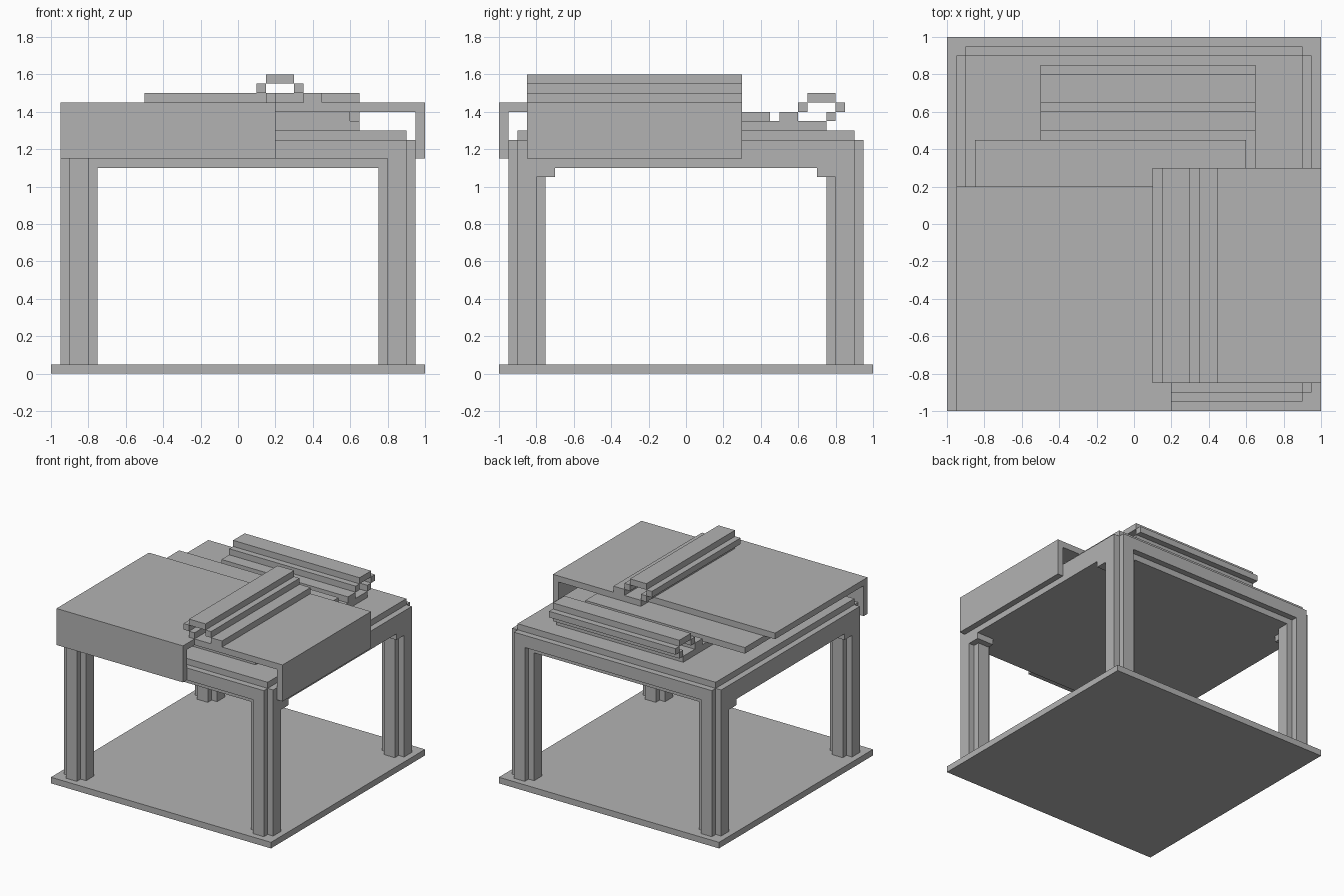
import bpy
import bmesh
from mathutils import Matrix, Vector

T = 0.05  # thickness of every sheet and step

cube = bpy.data.objects.get("Cube")
if cube:
    bpy.data.objects.remove(cube, do_unlink=True)

grey = bpy.data.materials.new("plain_grey")
grey.use_nodes = True
colour = (0.45, 0.45, 0.45, 1)
grey.diffuse_color = colour
grey.node_tree.nodes["Principled BSDF"].inputs["Base Color"].default_value = colour


def finish(name, bm):
    bmesh.ops.recalc_face_normals(bm, faces=bm.faces)
    mesh = bpy.data.meshes.new(name)
    bm.to_mesh(mesh)
    bm.free()
    mesh.materials.append(grey)
    obj = bpy.data.objects.new(name, mesh)
    bpy.context.collection.objects.link(obj)
    return obj


def boxes(name, ranges):
    """One object made of boxes, each given as x, y and z ranges."""
    bm = bmesh.new()
    for box in ranges:
        low, high = (Vector(corner) for corner in zip(*box))
        matrix = Matrix.Translation((low + high) / 2) @ Matrix.Diagonal((*(high - low), 1))
        bmesh.ops.create_cube(bm, size=1, matrix=matrix)
    return finish(name, bm)


def notched_prism(name, centre, half, step, z):
    """Upright square block with a square step cut out of each corner."""
    inner = half - step
    quarter = [(half, inner), (inner, inner), (inner, half)]
    outline = []
    for turn in range(4):
        for x, y in quarter:
            for _ in range(turn):
                x, y = -y, x
            outline.append((x, y))
    bm = bmesh.new()
    verts = [bm.verts.new((centre[0] + x, centre[1] + y, z[0])) for x, y in outline]
    face = bm.faces.new(verts)
    top = bmesh.ops.extrude_face_region(bm, geom=[face])["geom"]
    moved = [v for v in top if isinstance(v, bmesh.types.BMVert)]
    bmesh.ops.translate(bm, verts=moved, vec=(0, 0, z[1] - z[0]))
    return finish(name, bm)


def curl(end, direction, z):
    """Stepped roll at the end of a sheet, as (along range, z range) pairs."""
    steps = [(0, T, 1), (T, 2 * T, 2), (-2 * T, T, 3), (-3 * T, -2 * T, 2), (-5 * T, -3 * T, 1)]
    for a, b, level in steps:
        along = sorted((end + direction * a, end + direction * b))
        yield along, (z + level * T, z + (level + 1) * T)


# Floor and legs with their side brackets
boxes("floor_plate", [((-1, 1), (-1, 1), (0, T))])
for sx, side in ((-1, "right"), (1, "left")):
    for sy, end in ((-1, "front"), (1, "back")):
        notched_prism(f"{end}_{side}_leg", (sx * 0.85, sy * 0.85), 0.1, T, (T, 1.1))
        boxes(f"{end}_{side}_bracket", [
            (sorted((sx * 0.8, sx * 0.95)), sorted((sy * 0.7, sy * 0.8)), (1.05, 1.1))])
        # Outer arm of the leg reaches up to the wider top step
        boxes(f"{end}_{side}_leg_head", [
            (sorted((sx * 0.8, sx * 0.9)), sorted((sy * 0.9, sy * 0.95)), (1.1, 1.15))])

# Stepped table top
boxes("top_underside", [((-0.95, 0.95), (-0.9, 0.9), (1.1, 1.15))])
notched_prism("table_top", (0, 0), 0.95, T, (1.15, 1.25))
boxes("top_upper_step", [((-0.9, 0.9), (-0.9, 0.9), (1.25, 1.3))])

# Lowest sheet, curled up along the back
width = (-0.5, 0.65)
boxes("back_curled_sheet", [(width, (-0.7, 0.75), (1.3, 1.35))]
      + [(width, along, z) for along, z in curl(0.75, 1, 1.3)])

# Flat sheet in the middle of the pile
boxes("middle_sheet", [((-0.85, 0.6), (-0.7, 0.45), (1.35, 1.4))])

# Sheet hanging over the front edge
boxes("front_hanging_sheet", [
    ((-0.95, 0.2), (-1, 0.2), (1.4, 1.45)),
    ((-0.95, 0.2), (-1, -0.95), (1.15, 1.4))])

# Sheet hanging over the side edge, curled at its inner end
width = (-0.85, 0.3)
boxes("side_hanging_sheet", [
    ((0.2, 1), width, (1.4, 1.45)),
    ((0.95, 1), width, (1.15, 1.4))]
    + [(along, width, z) for along, z in curl(0.2, -1, 1.4)])
